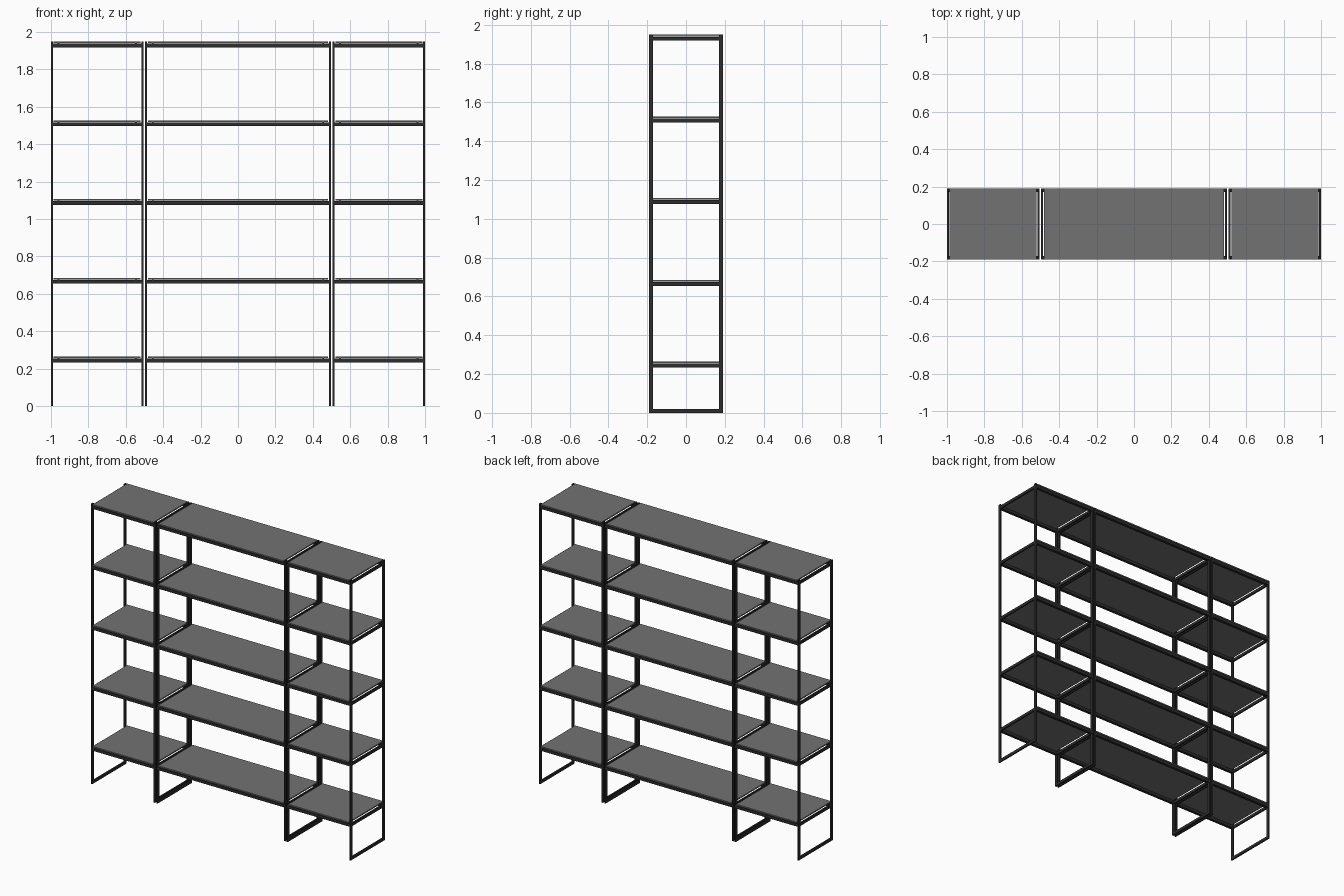
import bpy, bmesh

if "Cube" in bpy.data.objects:
    bpy.data.objects.remove(bpy.data.objects["Cube"])

D, T, W = 0.19, 0.01, 0.02          # half depth, bar thickness, bar width
TOPS = [0.265 + 0.421 * i for i in range(5)]
H = 1.95


def material(name, v):
    m = bpy.data.materials.new(name)
    m.diffuse_color = (v, v, v, 1)
    m.use_nodes = True
    m.node_tree.nodes["Principled BSDF"].inputs["Base Color"].default_value = m.diffuse_color
    return m


black = material("black_metal", 0.025)
grey = material("dark_grey_board", 0.17)


def boxes(name, spans, mat):
    """One object from axis-aligned boxes given as (x0, x1, y0, y1, z0, z1)."""
    bm = bmesh.new()
    for x0, x1, y0, y1, z0, z1 in spans:
        vs = bmesh.ops.create_cube(bm, size=1)["verts"]
        for v in vs:
            v.co.x = x1 if v.co.x > 0 else x0
            v.co.y = y1 if v.co.y > 0 else y0
            v.co.z = z1 if v.co.z > 0 else z0
    me = bpy.data.meshes.new(name)
    bm.to_mesh(me)
    bm.free()
    me.materials.append(mat)
    ob = bpy.data.objects.new(name, me)
    bpy.context.collection.objects.link(ob)


bays = [("left", -1.0, -0.506), ("middle", -0.496, 0.496), ("right", 0.506, 1.0)]

for bay, a, b in bays:
    # ladder-like side frames: two posts, floor bar and a bar under each shelf
    for side, x in (("left", a), ("right", b - T)):
        spans = [(x, x + T, -D, -D + W, 0, H), (x, x + T, D - W, D, 0, H),
                 (x, x + T, -D + W, D - W, 0, W)]
        spans += [(x, x + T, -D + W, D - W, t - 0.031, t - 0.011) for t in TOPS]
        boxes(f"{bay}_bay_{side}_frame", spans, black)

    for i, t in enumerate(TOPS):
        # front and back rails carrying the board
        boxes(f"{bay}_rails_{i + 1}",
              [(a + T, b - T, y, y + W, t - 0.031, t - 0.011) for y in (-D, D - W)], black)
        # small support pads between rails and board
        boxes(f"{bay}_pads_{i + 1}",
              [(x - 0.005, x + 0.005, y - 0.005, y + 0.005, t - 0.011, t - 0.008)
               for x in (a + 0.04, b - 0.04) for y in (-D + 0.01, D - 0.01)], black)
        # shelf board, with a narrow gap at each end
        boxes(f"{bay}_shelf_{i + 1}",
              [(a + T + 0.004, b - T - 0.004, -D, D, t - 0.008, t)], grey)
